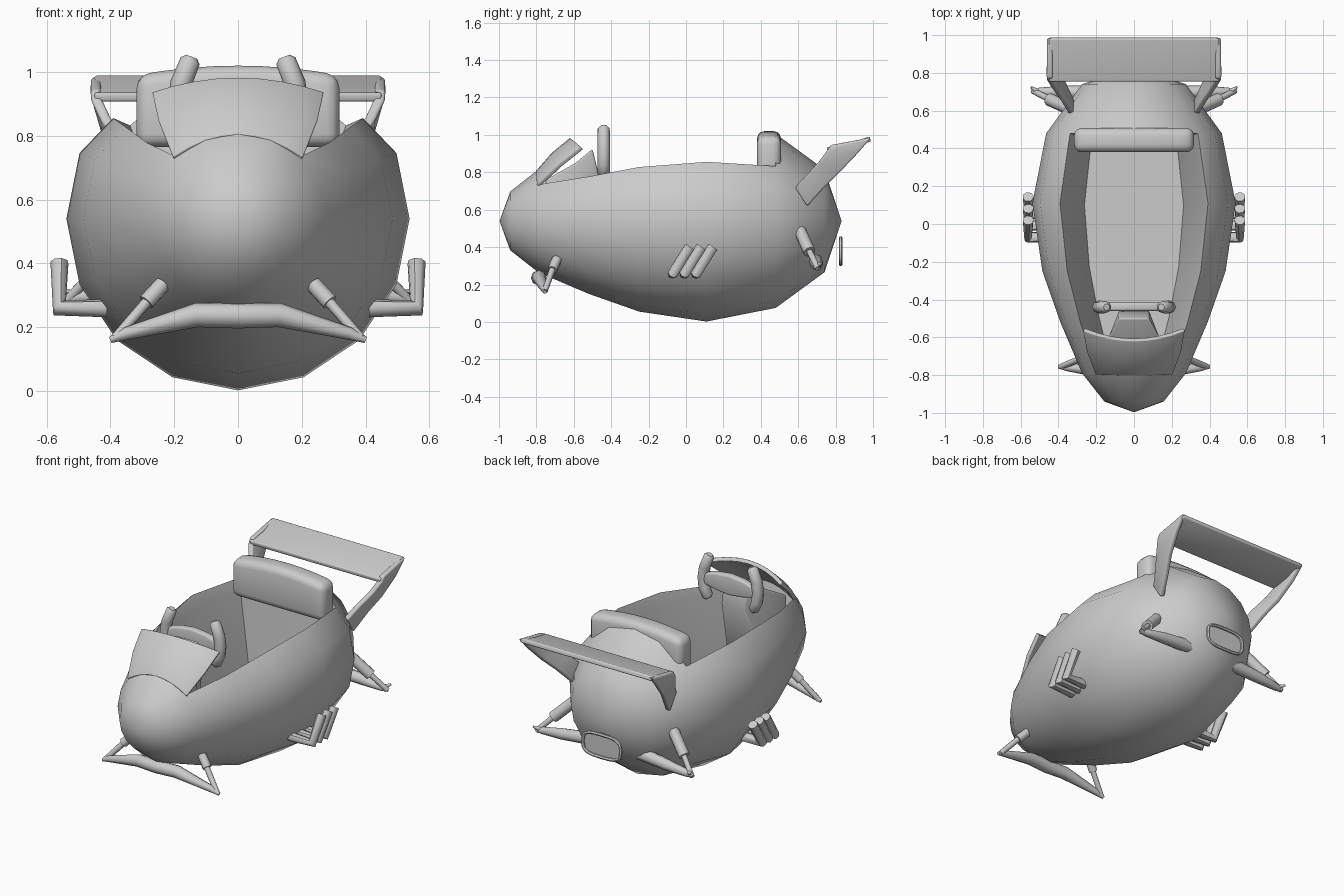
import bpy, bmesh
from math import sin, cos, pi, radians

if "Cube" in bpy.data.objects:
    bpy.data.objects.remove(bpy.data.objects["Cube"])


def finish(ob, mirror=False, thick=0, offset=0, bevel=0, angle=50):
    """Add the usual modifiers, apply them, then shade."""
    if thick:
        m = ob.modifiers.new("thick", 'SOLIDIFY')
        m.thickness, m.offset = thick, offset
    if bevel:
        m = ob.modifiers.new("bevel", 'BEVEL')
        m.width, m.segments, m.angle_limit = bevel, 3, radians(35)
    if mirror:
        m = ob.modifiers.new("mirror", 'MIRROR')
        m.use_mirror_merge = False
    bpy.ops.object.select_all(action='DESELECT')
    ob.select_set(True)
    bpy.context.view_layer.objects.active = ob
    bpy.ops.object.convert(target='MESH')
    bpy.ops.object.shade_smooth_by_angle(angle=radians(angle))
    return ob


def from_bmesh(name, bm):
    me = bpy.data.meshes.new(name)
    bm.to_mesh(me)
    bm.free()
    ob = bpy.data.objects.new(name, me)
    bpy.context.collection.objects.link(ob)
    return ob


def loft(name, rows, closed=False):
    """Skin rows of points; closed rows become a capped solid."""
    bm = bmesh.new()
    vs = [[bm.verts.new(p) for p in row] for row in rows]
    n = len(rows[0])
    for a, b in zip(vs, vs[1:]):
        for i in range(n if closed else n - 1):
            j = (i + 1) % n
            bm.faces.new((a[i], a[j], b[j], b[i]))
    if closed:
        bm.faces.new(vs[0])
        bm.faces.new(vs[-1])
    bmesh.ops.recalc_face_normals(bm, faces=bm.faces)
    return from_bmesh(name, bm)


def tube(name, pts, radii, mirror=False, res=2, cyclic=False):
    cu = bpy.data.curves.new(name, 'CURVE')
    cu.dimensions = '3D'
    cu.bevel_depth, cu.bevel_resolution, cu.use_fill_caps = 1, res, True
    sp = cu.splines.new('POLY')
    sp.points.add(len(pts) - 1)
    for p, co, r in zip(sp.points, pts, radii):
        p.co, p.radius = (*co, 1), r
    sp.use_cyclic_u = cyclic
    ob = bpy.data.objects.new(name, cu)
    bpy.context.collection.objects.link(ob)
    return finish(ob, mirror)


# Egg-shaped hull with an open cockpit
stations = [(-.94, .157), (-.79, .275), (-.52, .39), (-.25, .485),
            (.11, .538), (.48, .465), (.74, .275)]
CZ, N = .54, 16
bm = bmesh.new()
rings = []
for k, (y, r) in enumerate(stations):
    ring = []
    for i in range(N):
        a = 2 * pi * i / N
        x, z = r * sin(a), r * cos(a)
        if i in (2, N - 2) and 2 <= k <= 5:      # lowered cockpit rim
            x *= 1.03
            z *= (.86, .84, .83, .89)[k - 2]
        ring.append(bm.verts.new((x, y, CZ + z)))
    rings.append(ring)
nose, tail = bm.verts.new((0, -.997, CZ)), bm.verts.new((0, .832, CZ))
opening = []
for i in range(N):
    j = (i + 1) % N
    bm.faces.new((nose, rings[0][i], rings[0][j]))
    bm.faces.new((tail, rings[-1][j], rings[-1][i]))
    for k in range(len(rings) - 1):
        f = bm.faces.new((rings[k][i], rings[k + 1][i], rings[k + 1][j], rings[k][j]))
        if 1 <= k <= 4 and i in (0, 1, N - 2, N - 1):
            opening.append(f)
bmesh.ops.recalc_face_normals(bm, faces=bm.faces)
bmesh.ops.delete(bm, geom=opening, context='FACES')


# Cockpit tub: the rim drops inward to a narrower floor
def drop(edges, sx, sy, blend, floor):
    new = bmesh.ops.extrude_edge_only(bm, edges=edges)['geom']
    for v in new:
        if isinstance(v, bmesh.types.BMVert):
            v.co = (v.co.x * sx, v.co.y * sy, v.co.z + (floor - v.co.z) * blend)
    return [e for e in bm.edges if e.is_boundary]


edge = [e for e in bm.edges if e.is_boundary]
edge = drop(edge, .93, .985, .12, .3)
edge = drop(edge, .72, .92, 1, .3)
bmesh.ops.contextual_create(bm, geom=edge)
bmesh.ops.recalc_face_normals(bm, faces=bm.faces)
finish(from_bmesh("hull", bm), angle=75)

# Curved windscreen flaring up from the nose
low, mid, high = [], [], []
for i in range(9):
    t = -1 + i / 4
    low.append((.2 * t, -.795 + .005 * t * t, .797 - .07 * t * t))
    mid.append((.245 * t, -.71 + .04 * t * t, .895 - .055 * t * t))
    high.append((.265 * t, -.612 + .055 * t * t, .975 - .045 * t * t))
finish(loft("windscreen", [low, mid, high]), thick=.024, bevel=.005)


# Steering column
def rect(y, w, z0, z1, dy=0):
    return [(-w, y, z0), (w, y, z0), (w, y + dy, z1), (-w, y + dy, z1)]


finish(loft("steering_column", [rect(-.75, .17, .3, .76), rect(-.59, .13, .4, .85),
                                rect(-.46, .08, .76, .925, -.04)], True), bevel=.01)

# Yoke: curved grips and a cross plate
tube("yoke_grip", [(.145, -.44, 1.048), (.15, -.44, 1.035), (.178, -.44, .965),
                   (.188, -.44, .9), (.182, -.44, .84), (.16, -.44, .79), (.15, -.44, .775)],
     [.018, .032, .034, .034, .034, .032, .018], True)
plate_rows = [[(x, -.46, .85 + c), (x, -.415, .85 + c), (x, -.415, .93 + d), (x, -.46, .93 + d)]
              for x, c, d in ((-.18, .02, 0), (-.09, .0, .025), (0, -.01, .035),
                              (.09, .0, .025), (.18, .02, 0))]
finish(loft("yoke_plate", plate_rows, True), bevel=.012)

# Padded backrest with a gently arched top
back = []
for i in range(9):
    t = -1 + i / 4
    x, top = .318 * t, 1.02 - .03 * t * t
    back.append([(x, .38, .765), (x, .508, .765), (x, .508, top), (x, .38, top)])
finish(loft("backrest", back, True), bevel=.04)

# Rear wing blade and its swept side struts
finish(loft("wing_blade", [[(x, .755, .92), (x, .87, .94), (x, .985, .978)]
                           for x in (-.45, .45)]), thick=.028, bevel=.008)
strut = [[(.33, .585, .72), (.33, .65, .62)],
         [(.37, .65, .79), (.37, .74, .72)],
         [(.415, .71, .855), (.41, .82, .80)],
         [(.445, .755, .915), (.438, .915, .90)],
         [(.447, .775, .945), (.447, .99, .985)]]
finish(loft("wing_strut", strut), True, thick=.032, bevel=.01)

# Front bumper bar, tapered outward, with telescopic braces
tube("front_bar", [(-.4, -.755, .16), (-.35, -.76, .18), (-.13, -.785, .238), (0, -.79, .236),
                   (.13, -.785, .238), (.35, -.76, .18), (.4, -.755, .16)],
     [.01, .02, .038, .04, .038, .02, .01])
tube("front_brace_rod", [(.385, -.755, .165), (.25, -.70, .32)], [.016, .018], True)
tube("front_brace_sleeve", [(.288, -.714, .278), (.235, -.69, .335)], [.027, .027], True)

# Rear suspension arms and dampers
tube("rear_arm", [(.15, .69, .33), (.36, .70, .31), (.50, .70, .295), (.54, .70, .285)],
     [.04, .034, .022, .008], True)
tube("rear_damper_rod", [(.35, .61, .48), (.535, .705, .285)], [.018, .016], True)
tube("rear_damper_sleeve", [(.34, .61, .485), (.45, .66, .375)], [.034, .034], True)
tube("rear_arm_fork", [(.51, .70, .30), (.545, .725, .315)], [.016, .006], True)

# Three upswept exhaust pipes per side
for k in range(3):
    y = -.07 + .062 * k
    tube(f"exhaust_pipe_{k + 1}", [(.41, y, .26), (.56, y, .26), (.56, y + .09, .402)],
         [.029] * 3, True, res=2)


# Rounded tail outlet: rim plus thin back plate
def outlet_loop(w, h, y):
    pts = []
    for i in range(24):
        c, s = cos(2 * pi * i / 24), sin(2 * pi * i / 24)
        pts.append((w * abs(c) ** .6 * (1 if c > 0 else -1), y,
                    .378 + h * abs(s) ** .6 * (1 if s > 0 else -1)))
    return pts


tube("tail_outlet_rim", outlet_loop(.13, .07, .827), [.01] * 24, res=1, cyclic=True)
finish(loft("tail_outlet_plate", [outlet_loop(.125, .066, .819),
                                  outlet_loop(.125, .066, .823)], True))
